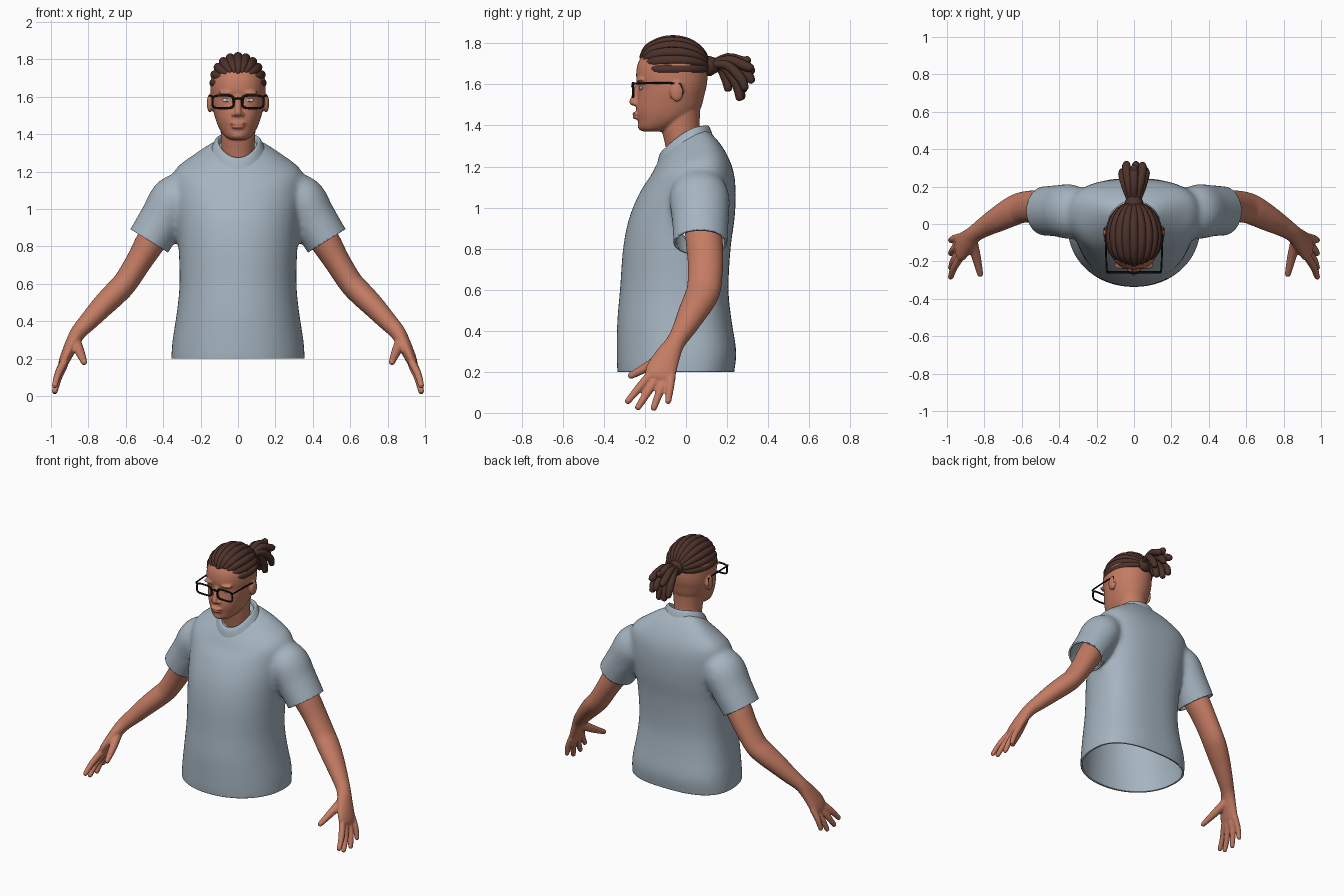
import bpy, bmesh, math
from mathutils import Vector, Matrix
from mathutils.bvhtree import BVHTree

if "Cube" in bpy.data.objects:
    bpy.data.objects.remove(bpy.data.objects["Cube"])


def material(name, rgb):
    m = bpy.data.materials.new(name)
    m.diffuse_color = (*rgb, 1)
    m.use_nodes = True
    m.node_tree.nodes["Principled BSDF"].inputs["Base Color"].default_value = m.diffuse_color
    return m


SKIN = material("skin", (0.55, 0.20, 0.125))
CLOTH = material("grey blue cloth", (0.38, 0.46, 0.53))
HAIR = material("dark brown hair", (0.075, 0.032, 0.024))
BLACK = material("black frame", (0.006, 0.006, 0.006))
WHITE = material("eye white", (0.75, 0.72, 0.70))
BLUE = material("iris blue", (0.22, 0.38, 0.50))


def spline(keys, steps):
    """Catmull-Rom interpolation of number tuples."""
    out, n = [], len(keys)
    for i in range(n - 1):
        a, b, c, d = keys[max(i - 1, 0)], keys[i], keys[i + 1], keys[min(i + 2, n - 1)]
        for k in range(steps):
            t = k / steps
            out.append(tuple(q + 0.5 * t * (r - p + t * (2 * p - 5 * q + 4 * r - s + t * (3 * (q - r) + s - p)))
                             for p, q, r, s in zip(a, b, c, d)))
    return out + [tuple(keys[-1])]


def skin_rings(bm, rings, caps=True):
    vs = [[bm.verts.new(p) for p in ring] for ring in rings]
    n = len(vs[0])
    for a, b in zip(vs, vs[1:]):
        for i in range(n):
            bm.faces.new((a[i], a[(i + 1) % n], b[(i + 1) % n], b[i]))
    if caps:
        bm.faces.new(vs[0][::-1])
        bm.faces.new(vs[-1])


def tube(bm, pts, ref=(0, 1, 0), n=14, steps=4):
    """Rounded tube through (x, y, z, radius along ref, other radius)."""
    pts = spline([p if len(p) == 5 else (*p, p[3]) for p in pts], steps)
    pos = [Vector(p[:3]) for p in pts]
    rings = []
    for i, p in enumerate(pts):
        d = (pos[min(i + 1, len(pos) - 1)] - pos[max(i - 1, 0)]).normalized()
        u = Vector(ref)
        u = (u - d * u.dot(d)).normalized()
        v = d.cross(u)

        def ring(k, off):
            return [pos[i] + d * off + u * (p[3] * k * math.cos(2 * math.pi * j / n))
                    + v * (p[4] * k * math.sin(2 * math.pi * j / n)) for j in range(n)]
        r = min(p[3], p[4])
        if i == 0:
            rings += [ring(0.4, -r * 0.75), ring(0.8, -r * 0.5)]
        rings.append(ring(1, 0))
        if i == len(pts) - 1:
            rings += [ring(0.8, r * 0.5), ring(0.4, r * 0.75)]
    skin_rings(bm, rings)


def loft(bm, keys, mid=0.5, back=2.0, front=2.0, n=48, steps=4, caps=True):
    """Stacked rings (z, y front, y back, half width, tilt, side lift)."""
    rings = []
    for z, yf, yb, w, tilt, lift in spline([(*k, 0, 0)[:6] for k in keys], steps):
        yc, ring = yf + (yb - yf) * mid, []
        for j in range(n):
            c, s = math.cos(2 * math.pi * j / n), math.sin(2 * math.pi * j / n)
            e = 2 / (back if s > 0 else front)
            x = math.copysign(abs(c) ** e, c)
            y = yc + math.copysign(abs(s) ** e, s) * (yb - yc if s > 0 else yc - yf)
            ring.append((w * x, y, z + tilt * (y - (yf + yb) / 2) + lift * x * x))
        rings.append(ring)
    skin_rings(bm, rings, caps)


def ball(bm, c, r):
    bmesh.ops.create_uvsphere(bm, u_segments=20, v_segments=12, radius=1,
                              matrix=Matrix.Translation(c) @ Matrix.Diagonal((*r, 1)))


def finish(name, bm, mat, angle=50):
    bmesh.ops.recalc_face_normals(bm, faces=bm.faces)
    me = bpy.data.meshes.new(name)
    bm.to_mesh(me)
    bm.free()
    me.materials.append(mat)
    for p in me.polygons:
        p.use_smooth = True
    me.set_sharp_from_angle(angle=math.radians(angle))
    ob = bpy.data.objects.new(name, me)
    bpy.context.collection.objects.link(ob)
    return ob


def fuse(bm, voxel, rounds):
    """Blend overlapping solids into one smooth skin."""
    ob = finish("blend", bm, SKIN)
    mod = ob.modifiers.new("remesh", 'REMESH')
    mod.mode, mod.voxel_size = 'VOXEL', voxel
    bpy.context.view_layer.update()
    me = ob.evaluated_get(bpy.context.evaluated_depsgraph_get()).to_mesh()
    out = bmesh.new()
    out.from_mesh(me)
    bpy.data.objects.remove(ob)
    for _ in range(rounds):
        bmesh.ops.smooth_vert(out, verts=out.verts, factor=0.5, use_axis_x=True, use_axis_y=True, use_axis_z=True)
    return out


# T-shirt: torso and sleeves fused, then cut open at hem and cuffs
bm = bmesh.new()
loft(bm, [(0.14, -0.325, 0.225, 0.355), (0.2, -0.335, 0.235, 0.357), (0.3, -0.337, 0.245, 0.35),
          (0.45, -0.335, 0.222, 0.327), (0.6, -0.322, 0.207, 0.313), (0.8, -0.307, 0.217, 0.318),
          (0.95, -0.277, 0.237, 0.33), (1.08, -0.222, 0.242, 0.345), (1.17, -0.175, 0.228, 0.34, 0.1, 0.03),
          (1.25, -0.145, 0.18, 0.235, 0.26, 0.03), (1.31, -0.12, 0.11, 0.12, 0.54, 0.03)],
     mid=0.58, back=2.6, front=2.1)
for s in (1, -1):
    tube(bm, [(s * 0.24, 0.06, 1.13, 0.10, 0.08), (s * 0.33, 0.065, 1.06, 0.145, 0.13),
              (s * 0.40, 0.07, 0.95, 0.14, 0.125), (s * 0.475, 0.07, 0.83, 0.133, 0.12),
              (s * 0.51, 0.07, 0.773, 0.133, 0.12)], n=28)
bm = fuse(bm, 0.014, 8)
cuts = [((0, 0, 0.2), (0, 0, -1), lambda v: v.z < 0.4)]
for s in (1, -1):
    cuts.append(((s * 0.475, 0, 0.83), (s * 0.53, 0, -0.85), lambda v, s=s: s * v.x > 0.35 and v.z > 0.55))
for co, no, near in cuts:
    co, no = Vector(co), Vector(no).normalized()
    faces = [f for f in bm.faces if near(f.calc_center_median())]
    geom = faces + list({e for f in faces for e in f.edges}) + list({v for f in faces for v in f.verts})
    bmesh.ops.bisect_plane(bm, geom=geom, plane_co=co, plane_no=no, dist=1e-5)
    bmesh.ops.delete(bm, geom=[v for v in bm.verts if near(v.co) and (v.co - co).dot(no) > 1e-4], context='VERTS')
shirt = finish("t_shirt", bm, CLOTH)
mod = shirt.modifiers.new("cloth thickness", 'SOLIDIFY')
mod.thickness, mod.offset = 0.012, -1

# Collar band
bm = bmesh.new()
loft(bm, [(1.275, -0.14, 0.135, 0.15, 0.45, 0.03), (1.32, -0.13, 0.118, 0.127, 0.52, 0.03),
          (1.337, -0.117, 0.105, 0.114, 0.56, 0.03), (1.325, -0.107, 0.095, 0.103, 0.56, 0.03),
          (1.28, -0.10, 0.09, 0.10, 0.5, 0.03)], mid=0.55, caps=False)
finish("collar", bm, CLOTH)

# Arms with hands
bm = bmesh.new()
for s in (1, -1):
    def limb(pts, **kw):
        tube(bm, [(s * p[0], *p[1:]) for p in pts], **kw)
    limb([(0.40, 0.08, 0.93, 0.09, 0.085), (0.47, 0.09, 0.82, 0.09, 0.08), (0.53, 0.095, 0.72, 0.086, 0.07),
          (0.60, 0.088, 0.61, 0.083, 0.066), (0.65, 0.068, 0.555, 0.08, 0.066), (0.72, 0.03, 0.485, 0.07, 0.061),
          (0.79, -0.01, 0.41, 0.056, 0.052), (0.85, -0.05, 0.345, 0.047, 0.043),
          (0.885, -0.085, 0.285, 0.06, 0.037), (0.92, -0.12, 0.21, 0.075, 0.031),
          (0.935, -0.13, 0.175, 0.07, 0.026)], n=24)
    for yb, zb, yt, zt in ((-0.18, 0.18, -0.285, 0.055), (-0.145, 0.165, -0.235, 0.025),
                           (-0.105, 0.165, -0.158, 0.022), (-0.07, 0.185, -0.087, 0.055)):
        limb([(0.93, yb, zb, 0.022), (0.962, (yb + yt) / 2, (zb + zt) / 2, 0.02), (0.98, yt, zt, 0.016)])
    limb([(0.87, -0.085, 0.29, 0.032), (0.845, -0.17, 0.235, 0.026), (0.822, -0.27, 0.18, 0.017)], ref=(1, 0, 0))
finish("arms", fuse(bm, 0.0065, 3), SKIN)

# Head, neck, ears and face
bm = bmesh.new()
loft(bm, [(1.2, -0.08, 0.09, 0.085), (1.3, -0.10, 0.075, 0.088), (1.4, -0.12, 0.067, 0.092),
          (1.5, -0.10, 0.07, 0.10)])
loft(bm, [(1.37, -0.21, -0.12, 0.04), (1.388, -0.228, -0.06, 0.07), (1.43, -0.235, 0.02, 0.10),
          (1.48, -0.243, 0.07, 0.12), (1.55, -0.235, 0.09, 0.138), (1.59, -0.233, 0.10, 0.144),
          (1.64, -0.243, 0.105, 0.147), (1.7, -0.235, 0.10, 0.143), (1.75, -0.205, 0.08, 0.118),
          (1.79, -0.14, 0.03, 0.08), (1.805, -0.08, -0.03, 0.03)], front=2.25, mid=0.55)
tube(bm, [(0, -0.225, 1.61, 0.016), (0, -0.246, 1.55, 0.017), (0, -0.258, 1.512, 0.02)], ref=(1, 0, 0))
ball(bm, (0, -0.243, 1.457), (0.042, 0.02, 0.009))
ball(bm, (0, -0.240, 1.439), (0.036, 0.02, 0.010))
ball(bm, (0, -0.215, 1.395), (0.035, 0.02, 0.02))
for s in (1, -1):
    ball(bm, (s * 0.021, -0.243, 1.507), (0.015, 0.016, 0.012))
    ball(bm, (s * 0.06, -0.222, 1.622), (0.045, 0.022, 0.012))
    ball(bm, (s * 0.15, -0.045, 1.565), (0.017, 0.034, 0.05))
bm = fuse(bm, 0.006, 3)
tree = BVHTree.FromBMesh(bm)
finish("head", bm, SKIN)

# Eyes set on the face surface
whites, irises = bmesh.new(), bmesh.new()
for s in (1, -1):
    y = tree.ray_cast(Vector((s * 0.06, -1, 1.582)), Vector((0, 1, 0)))[0].y
    ball(whites, (s * 0.06, y + 0.002, 1.582), (0.025, 0.008, 0.010))
    ball(irises, (s * 0.06, y - 0.003, 1.582), (0.009, 0.005, 0.009))
finish("eye_whites", whites, WHITE)
finish("irises", irises, BLUE)

# Glasses: two rims, bridge and temples
bm = bmesh.new()
for s in (1, -1):
    rim = []
    for j in range(25):
        c, d = math.cos(j * math.pi / 12), math.sin(j * math.pi / 12)
        rim.append((s * 0.08 + 0.057 * math.copysign(abs(c) ** 0.5, c), -0.258,
                    1.573 + 0.034 * math.copysign(abs(d) ** 0.5, d), 0.006))
    tube(bm, rim, n=8, steps=1)
    tube(bm, [(s * 0.138, -0.258, 1.602, 0.006), (s * 0.146, -0.24, 1.605, 0.005), (s * 0.153, -0.05, 1.605, 0.005),
              (s * 0.155, -0.025, 1.59, 0.005), (s * 0.155, -0.02, 1.555, 0.005)], ref=(1, 0, 0), n=8)
tube(bm, [(-0.028, -0.258, 1.587, 0.006), (0, -0.262, 1.592, 0.006), (0.028, -0.258, 1.587, 0.006)], n=8)
finish("glasses", bm, BLACK)

# Hair: locks swept back over the scalp to the tie
bm = bmesh.new()
for i in range(-5, 6):
    phi = math.radians(i * 18.5)
    start = 22 + 4.4 * abs(i)
    lock = []
    for k in range(9):
        t = math.radians(start + (170 - start) * k / 8)
        r = 0.026 * (0.6 if k == 0 else 1 - 0.45 * (k / 8) ** 3)
        lock.append((0.128 * math.sin(t) * math.sin(phi), -0.06 - 0.165 * math.cos(t),
                     1.68 + 0.135 * math.sin(t) * math.cos(phi), r))
    tube(bm, lock, ref=(math.cos(phi), 0, -math.sin(phi)), n=12, steps=3)
finish("swept_hair", bm, HAIR)

# Hair tie and hanging locks
bm = bmesh.new()
tube(bm, [(0, 0.09, 1.685, 0.045), (0, 0.115, 1.69, 0.05), (0, 0.135, 1.692, 0.042)], ref=(1, 0, 0))
for x, y, z in ((0.0, 0.30, 1.72), (0.045, 0.315, 1.68), (-0.04, 0.32, 1.665), (0.01, 0.318, 1.62),
                (0.06, 0.285, 1.585), (-0.06, 0.28, 1.575), (0.025, 0.262, 1.535), (-0.02, 0.27, 1.54),
                (0.0, 0.205, 1.58)):
    tube(bm, [(0.2 * x, 0.11, 1.69, 0.018), (0.7 * x, 0.12 + 0.45 * (y - 0.12), 1.70 + 0.25 * (z - 1.60), 0.022),
              (x, 0.12 + 0.88 * (y - 0.12), 1.70 + 0.6 * (z - 1.70), 0.024), (x, y, z, 0.02)], ref=(1, 0, 0), n=12)
finish("tied_locks", bm, HAIR)
